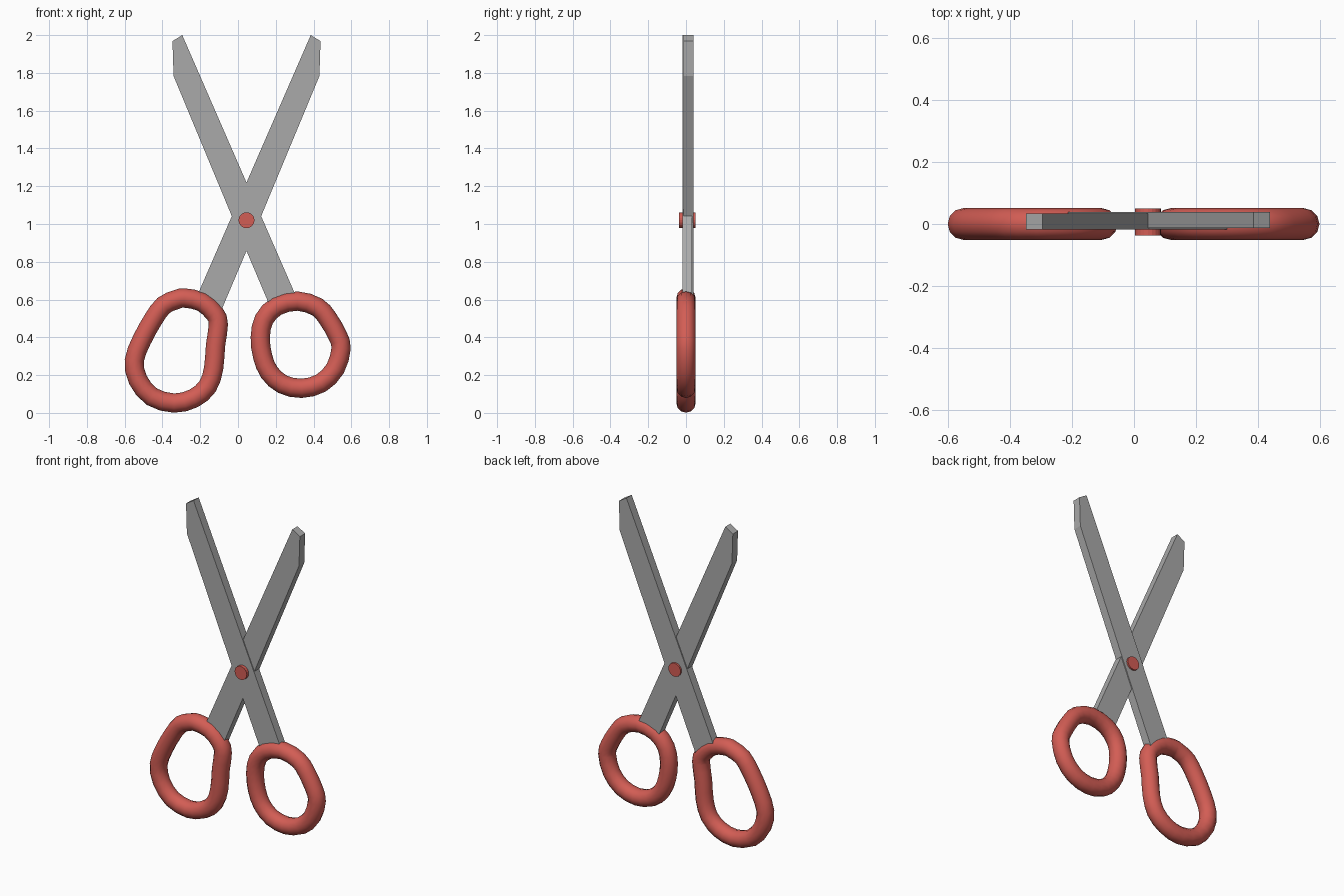
import bpy, bmesh, math
from mathutils import Vector, Matrix

if "Cube" in bpy.data.objects:
    bpy.data.objects.remove(bpy.data.objects["Cube"])


def material(name, color):
    m = bpy.data.materials.new(name)
    m.diffuse_color = (*color, 1)
    m.use_nodes = True
    m.node_tree.nodes["Principled BSDF"].inputs["Base Color"].default_value = m.diffuse_color
    return m


RED = material("red plastic", (0.65, 0.11, 0.09))
STEEL = material("grey steel", (0.40, 0.40, 0.40))
PIVOT_X, PIVOT_Z = 0.045, 1.02


def mesh_object(name, bm, mat):
    bmesh.ops.recalc_face_normals(bm, faces=bm.faces)
    me = bpy.data.meshes.new(name)
    bm.to_mesh(me)
    bm.free()
    me.materials.append(mat)
    ob = bpy.data.objects.new(name, me)
    bpy.context.collection.objects.link(ob)
    return ob


# Blades: one flat outline, mirrored about the pivot for the second one
OUTLINE = [(0.385, 2.0), (0.437, 1.968), (0.431, 1.783), (0.120, 1.035),
           (-0.10, 0.515), (-0.225, 0.60)]


def blade(name, side, y0, y1):
    bm = bmesh.new()
    pts = [(PIVOT_X + side * (x - PIVOT_X), y0, z) for x, z in OUTLINE]
    face = bm.faces.new([bm.verts.new(p) for p in pts])
    ext = bmesh.ops.extrude_face_region(bm, geom=[face])
    verts = [g for g in ext["geom"] if isinstance(g, bmesh.types.BMVert)]
    bmesh.ops.translate(bm, verts=verts, vec=(0, y1 - y0, 0))
    return mesh_object(name, bm, STEEL)


blade("right_blade", 1, -0.013, 0.039)
blade("left_blade", -1, -0.018, 0.033)

# Pivot pin
bm = bmesh.new()
bmesh.ops.create_cone(bm, cap_ends=True, segments=20, radius1=0.042, radius2=0.042, depth=0.087,
                      matrix=Matrix.Translation((PIVOT_X, 0.006, PIVOT_Z))
                      @ Matrix.Rotation(math.pi / 2, 4, 'X'))
mesh_object("pivot_pin", bm, RED)


# Finger loops: round tube swept along a smooth closed path
def finger_loop(name, path, radius=0.051, sides=12, steps=2):
    pts = [Vector((x, 0, z)) for x, z in path]
    n = len(pts)
    line = []
    for i in range(n):
        a, b, c, d = (pts[(i + k) % n] for k in (-1, 0, 1, 2))
        for s in range(steps):
            t = s / steps
            line.append(0.5 * (2 * b + (c - a) * t + (2 * a - 5 * b + 4 * c - d) * t * t
                               + (3 * b - a - 3 * c + d) * t ** 3))
    bm = bmesh.new()
    rings = []
    m = len(line)
    for i, p in enumerate(line):
        tangent = (line[(i + 1) % m] - line[i - 1]).normalized()
        out = Vector((tangent.z, 0, -tangent.x))
        rings.append([bm.verts.new(p + radius * (out * math.cos(a) + Vector((0, math.sin(a), 0))))
                      for a in (2 * math.pi * k / sides for k in range(sides))])
    for i in range(m):
        r, q = rings[i], rings[(i + 1) % m]
        for k in range(sides):
            j = (k + 1) % sides
            bm.faces.new((r[k], r[j], q[j], q[k]))
    ob = mesh_object(name, bm, RED)
    bpy.ops.object.select_all(action='DESELECT')
    bpy.context.view_layer.objects.active = ob
    ob.select_set(True)
    bpy.ops.object.shade_smooth_by_angle(angle=math.radians(40))
    return ob


finger_loop("right_finger_loop", [
    (0.546, 0.342), (0.527, 0.41), (0.475, 0.50), (0.42, 0.56), (0.315, 0.592),
    (0.205, 0.565), (0.138, 0.495), (0.118, 0.40), (0.13, 0.30), (0.165, 0.215),
    (0.235, 0.152), (0.336, 0.130), (0.44, 0.158), (0.515, 0.235)])

finger_loop("left_finger_loop", [
    (-0.283, 0.608), (-0.193, 0.588), (-0.124, 0.527), (-0.104, 0.469), (-0.119, 0.358),
    (-0.129, 0.236), (-0.161, 0.140), (-0.235, 0.077), (-0.338, 0.052), (-0.455, 0.085),
    (-0.530, 0.175), (-0.549, 0.278), (-0.510, 0.384), (-0.452, 0.490), (-0.394, 0.569),
    (-0.325, 0.600)])
